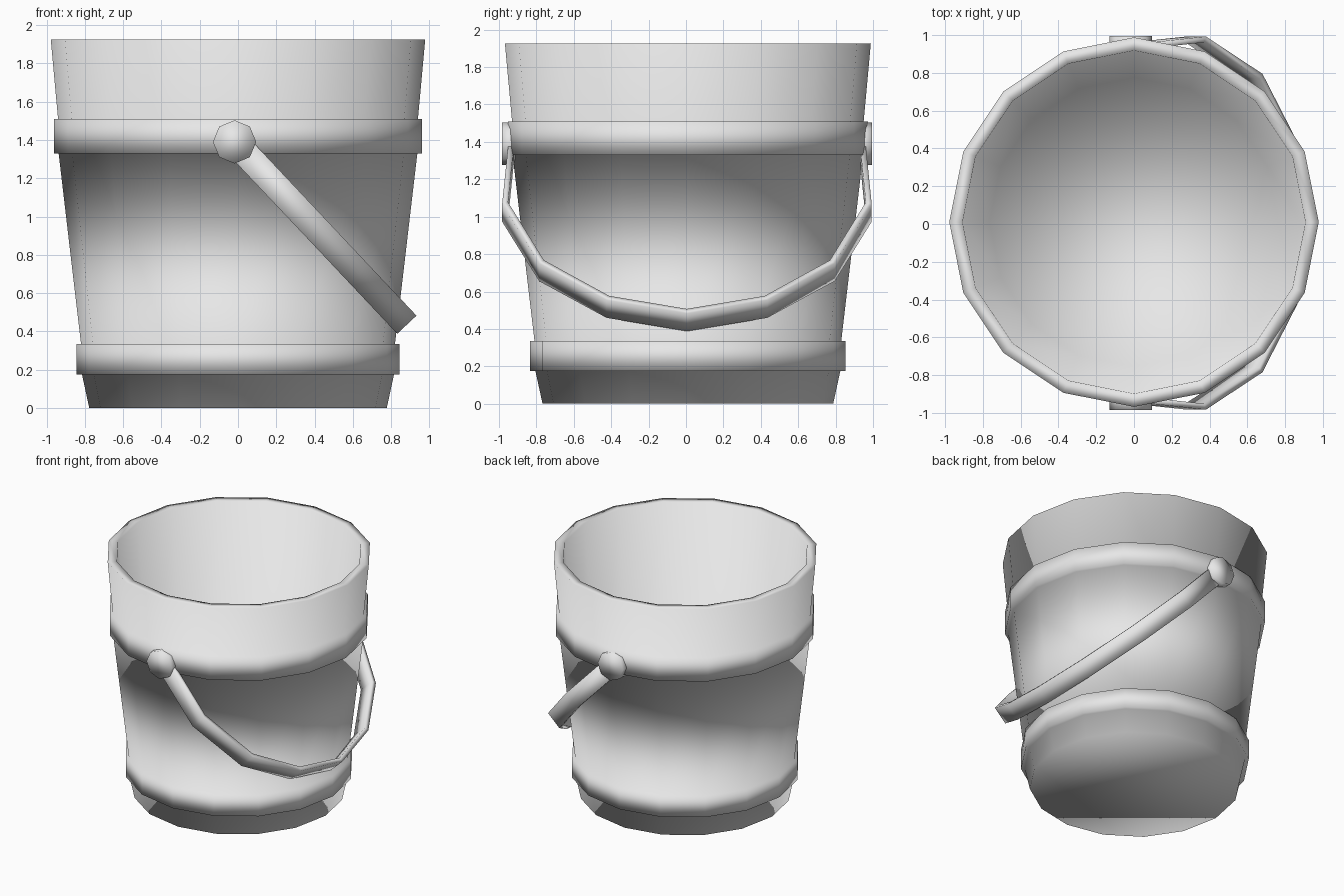
import bpy
import bmesh
from math import cos, sin, pi
from mathutils import Vector

cube = bpy.data.objects.get("Cube")
if cube:
    bpy.data.objects.remove(cube, do_unlink=True)

GREY = (0.8, 0.8, 0.8, 1)
grey = bpy.data.materials.new("light grey")
grey.use_nodes = True
grey.diffuse_color = GREY
grey.node_tree.nodes["Principled BSDF"].inputs["Base Color"].default_value = GREY


def finish(name, bm):
    """Turn a bmesh into a smooth grey object."""
    bmesh.ops.recalc_face_normals(bm, faces=bm.faces)
    for face in bm.faces:
        face.smooth = True
    mesh = bpy.data.meshes.new(name)
    bm.to_mesh(mesh)
    bm.free()
    mesh.materials.append(grey)
    obj = bpy.data.objects.new(name, mesh)
    bpy.context.collection.objects.link(obj)
    return obj


def skin(bm, rings):
    """Bridge successive closed rings of points and cap both ends."""
    loops = [[bm.verts.new(p) for p in ring] for ring in rings]
    for a, b in zip(loops, loops[1:]):
        for i in range(len(a)):
            j = (i + 1) % len(a)
            bm.faces.new((a[i], a[j], b[j], b[i]))
    bm.faces.new(loops[0])
    bm.faces.new(loops[-1])


# Bucket: outside wall with two raised bands, rim, inside wall and floor
SIDES = 16
profile = [(0.777, 0), (0.815, 0.175), (0.843, 0.175), (0.843, 0.335),
           (0.82, 0.335), (0.937, 1.33), (0.962, 1.33), (0.962, 1.51),
           (0.94, 1.51), (0.978, 1.925), (0.908, 1.925), (0.765, 0.36)]
bm = bmesh.new()
skin(bm, [[(r * cos(2 * pi * i / SIDES), r * sin(2 * pi * i / SIDES) + 0.01, z)
           for i in range(SIDES)] for r, z in profile])
finish("bucket", bm)

# Handle pivots: octagonal studs on the upper band
PIVOT = Vector((-0.018, 0.005, 1.39))
for name, side in (("front_pivot", -1), ("back_pivot", 1)):
    bm = bmesh.new()
    skin(bm, [[PIVOT + Vector((0.113 * cos(i * pi / 4), side * y, 0.113 * sin(i * pi / 4)))
               for i in range(8)] for y in (0.9, 0.99)])
    finish(name, bm)

# Handle: flat strap swung down toward the left
drop = Vector((0.90, 0, -0.955))
across = Vector((drop.z, 0, -drop.x)).normalized() * 0.069
half = [(0.955, 0.05), (0.988, 0.387), (0.79, 0.72), (0.43, 0.925)]
path = [(-y, d) for y, d in half] + [(0, 1)] + [(y, d) for y, d in reversed(half)]
rings = []
for y, d in path:
    outer = PIVOT + Vector((0, y, 0)) + drop * d
    inner = PIVOT + Vector((0, y * 0.968, 0)) + drop * d * 0.974
    rings.append([outer - across, outer + across, inner + across, inner - across])
bm = bmesh.new()
skin(bm, rings)
finish("handle", bm)
